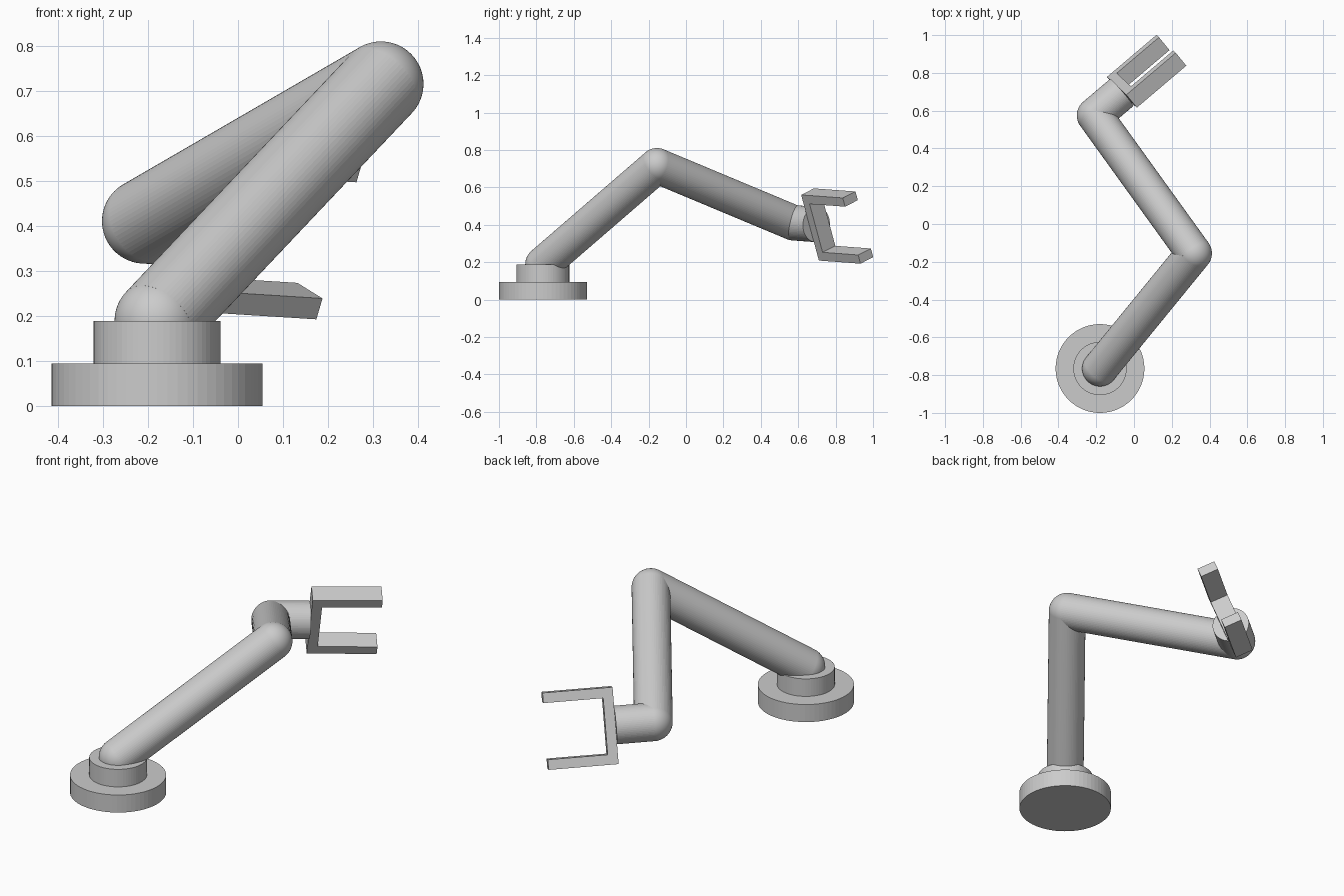
import bpy
from mathutils import Vector, Matrix

cube = bpy.data.objects.get("Cube")
if cube:
    bpy.data.objects.remove(cube, do_unlink=True)

grey = bpy.data.materials.new("light grey")
grey.use_nodes = True
GREY = (0.6, 0.6, 0.6, 1)
grey.diffuse_color = GREY
grey.node_tree.nodes["Principled BSDF"].inputs["Base Color"].default_value = GREY

SIDES = 64
U = 0.0945          # arm radius, the unit of the whole design


def finish(name):
    obj = bpy.context.object
    obj.name = name
    obj.data.materials.append(grey)
    return obj


def rod(name, start, end, radius):
    """Cylinder between two points."""
    axis = end - start
    bpy.ops.mesh.primitive_cylinder_add(
        vertices=SIDES, radius=radius, depth=axis.length,
        location=(start + end) / 2,
        rotation=axis.to_track_quat("Z", "Y").to_euler())
    return finish(name)


def ball(name, centre):
    bpy.ops.mesh.primitive_uv_sphere_add(
        segments=SIDES, ring_count=SIDES // 2, radius=U, location=centre)
    bpy.ops.object.shade_smooth_by_angle()
    return finish(name)


# Joint positions
shoulder = Vector((-0.18, -0.765, 2 * U))
elbow = Vector((0.318, -0.155, 0.716))
wrist = Vector((-0.208, 0.575, 0.411))

# Stepped round base
floor = Vector((shoulder.x, shoulder.y, 0))
step = floor + Vector((0, 0, U))
rod("base_plate", floor, step, 0.235)
rod("base_turntable", step, shoulder, 0.141)

# Gripper axes: forward, along the palm, and across it
forward = Vector((0.761, 0.646, -0.048)).normalized()
along = Vector((0.103, -0.095, 0.352))
along = (along - forward * along.dot(forward)).normalized()
across = forward.cross(along)
palm_back = wrist + forward * 2 * U

# Arm segments and rounded joints
rod("upper_arm", shoulder, elbow, U)
rod("forearm", elbow, wrist, U)
rod("wrist_stub", wrist, palm_back, U)
ball("shoulder_joint", shoulder)
ball("elbow_joint", elbow)
ball("wrist_joint", wrist)

# Gripper blocks, placed in the gripper's own frame
frame = Matrix((forward, across, along)).transposed().to_4x4()
frame.translation = palm_back
THICK = 0.05
LENGTH = 4 * U
REACH = 0.344


def block(name, x0, x1, z0, z1):
    bpy.ops.mesh.primitive_cube_add(size=1)
    obj = finish(name)
    obj.matrix_world = (frame
                        @ Matrix.Translation(((x0 + x1) / 2, 0, (z0 + z1) / 2))
                        @ Matrix.Diagonal((x1 - x0, U, z1 - z0, 1)))


half = LENGTH / 2
block("gripper_palm", 0, THICK, -half, half)
block("upper_finger", THICK, REACH, half - THICK, half)
block("lower_finger", THICK, REACH, -half, THICK - half)
